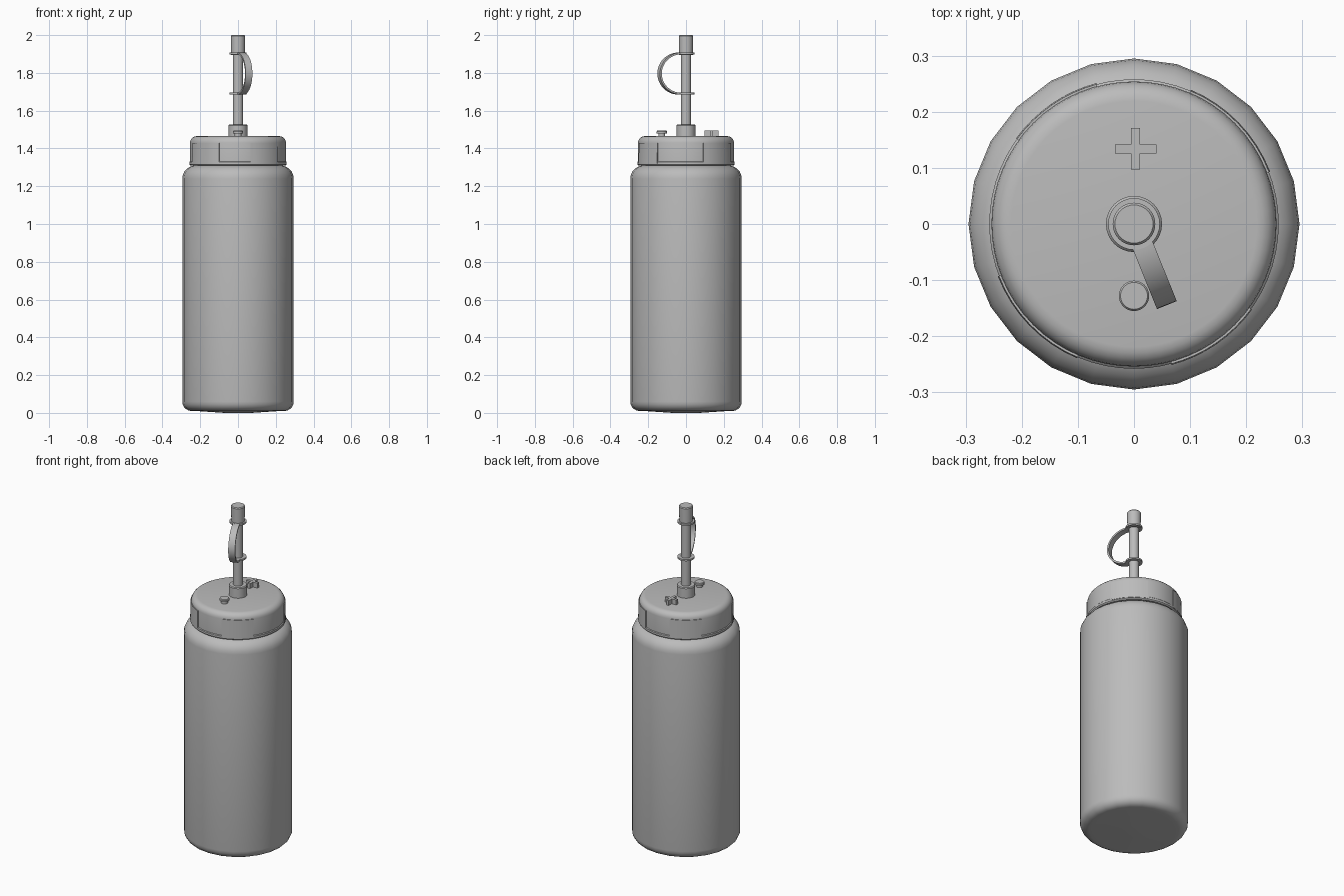
import bpy, bmesh
from math import sin, cos, pi, radians, atan2, degrees
from mathutils import Vector

cube = bpy.data.objects.get("Cube")
if cube:
    bpy.data.objects.remove(cube)

grey = bpy.data.materials.new("plain grey plastic")
grey.use_nodes = True
colour = (0.5, 0.5, 0.5, 1)
grey.diffuse_color = colour
grey.node_tree.nodes["Principled BSDF"].inputs["Base Color"].default_value = colour


def finish(name, bm, smooth=35):
    bmesh.ops.recalc_face_normals(bm, faces=bm.faces)
    mesh = bpy.data.meshes.new(name)
    bm.to_mesh(mesh)
    bm.free()
    mesh.materials.append(grey)
    obj = bpy.data.objects.new(name, mesh)
    bpy.context.collection.objects.link(obj)
    bpy.ops.object.select_all(action="DESELECT")
    bpy.context.view_layer.objects.active = obj
    obj.select_set(True)
    bpy.ops.object.shade_smooth_by_angle(angle=radians(smooth))
    return obj


def arc(r, z, size, start, end, steps=5):
    """Quarter-round profile points about (r, z)."""
    angles = [radians(start + (end - start) * i / steps) for i in range(steps + 1)]
    return [(r + size * cos(a), z + size * sin(a)) for a in angles]


def lathe(name, profile, sides, centre=(0, 0), smooth=35):
    bm = bmesh.new()
    rings = []
    for r, z in profile:
        rings.append([bm.verts.new((centre[0] + r * cos(2 * pi * i / sides),
                                    centre[1] + r * sin(2 * pi * i / sides), z))
                      for i in range(sides)])
    for low, high in zip(rings, rings[1:]):
        for i in range(sides):
            j = (i + 1) % sides
            bm.faces.new((low[i], low[j], high[j], high[i]))
    bm.faces.new(rings[0])
    bm.faces.new(rings[-1])
    return finish(name, bm, smooth)


def sweep(name, sections):
    """Join four-cornered sections into a closed strip."""
    bm = bmesh.new()
    rings = [[bm.verts.new(p) for p in s] for s in sections]
    for a, b in zip(rings, rings[1:]):
        for i in range(4):
            j = (i + 1) % 4
            bm.faces.new((a[i], a[j], b[j], b[i]))
    bm.faces.new(rings[0])
    bm.faces.new(rings[-1])
    return finish(name, bm)


# Bottle body with rounded foot, shoulder and neck
lathe("bottle_body",
      [(0.07, 0.0), (0.22, 0.01)] + arc(0.245, 0.06, 0.05, -90, 0)
      + arc(0.225, 1.24, 0.07, 0, 80) + [(0.225, 1.315), (0.225, 1.36)], 24)

# Screw lid
lathe("lid", [(0.22, 1.31), (0.252, 1.31), (0.258, 1.316), (0.258, 1.328), (0.254, 1.332)]
      + arc(0.219, 1.43, 0.035, 0, 90), 64)

# Raised grip panels, repeated on the opposite side
for side, turn in (("front", 0), ("back", 180)):
    for label, start, end in (("right", -69, -23), ("left", 15, 54)):
        sections = []
        for i in range(9):
            a = radians(-90 + turn + start + (end - start) * i / 8)
            sections.append([(r * cos(a), r * sin(a), z) for r, z in
                             ((0.25, 1.32), (0.26, 1.32), (0.258, 1.43), (0.25, 1.43))])
        sweep(f"grip_panel_{side}_{label}", sections)

# Spout collar, straw and tip cap
lathe("spout_collar", [(0.05, 1.46), (0.05, 1.522), (0.046, 1.527), (0.02, 1.527)], 32)
lathe("straw", [(0.027, 1.5), (0.027, 1.92)], 32)
lathe("tip_cap", [(0.036, 1.895), (0.038, 1.995), (0.034, 2.0)], 32)
for label, z in (("lower", 1.69), ("upper", 1.903)):
    lathe(f"strap_ring_{label}", [(0.046, z - 0.005), (0.046, z + 0.005)], 32)

# Curved strap linking the two rings
out = Vector((0.058, -0.143, 0)).normalized()
side = Vector((-out.y, out.x, 0))
sections = []
for i in range(25):
    a = radians(90 - 180 * i / 24)
    normal = Vector((0, 0, sin(a))) + out * cos(a)
    middle = out * (0.035 + 0.116 * cos(a)) + Vector((0, 0, 1.7965 + 0.1065 * sin(a)))
    w, t = side * 0.019, normal * 0.005
    sections.append([middle - w - t, middle + w - t, middle + w + t, middle - w + t])
sweep("strap", sections)

# Vent button on a short stem
lathe("vent_button", [(0.018, 1.46), (0.018, 1.478), (0.027, 1.48),
                      (0.027, 1.49), (0.024, 1.494)], 32, (0, -0.128))

# Cross-shaped knob outlined by rotating one arm
bm = bmesh.new()
outline = []
for k in range(4):
    for x, y in ((0.008, 0.008), (0.037, 0.008), (0.037, -0.008)):
        a = -k * pi / 2
        outline.append(bm.verts.new((0.003 + x * cos(a) - y * sin(a),
                                     0.134 + x * sin(a) + y * cos(a), 1.46)))
base = bm.faces.new(outline)
top = bmesh.ops.extrude_face_region(bm, geom=[base], use_keep_orig=True)
bmesh.ops.translate(bm, vec=(0, 0, 0.034),
                    verts=[g for g in top["geom"] if isinstance(g, bmesh.types.BMVert)])
finish("cross_knob", bm)
